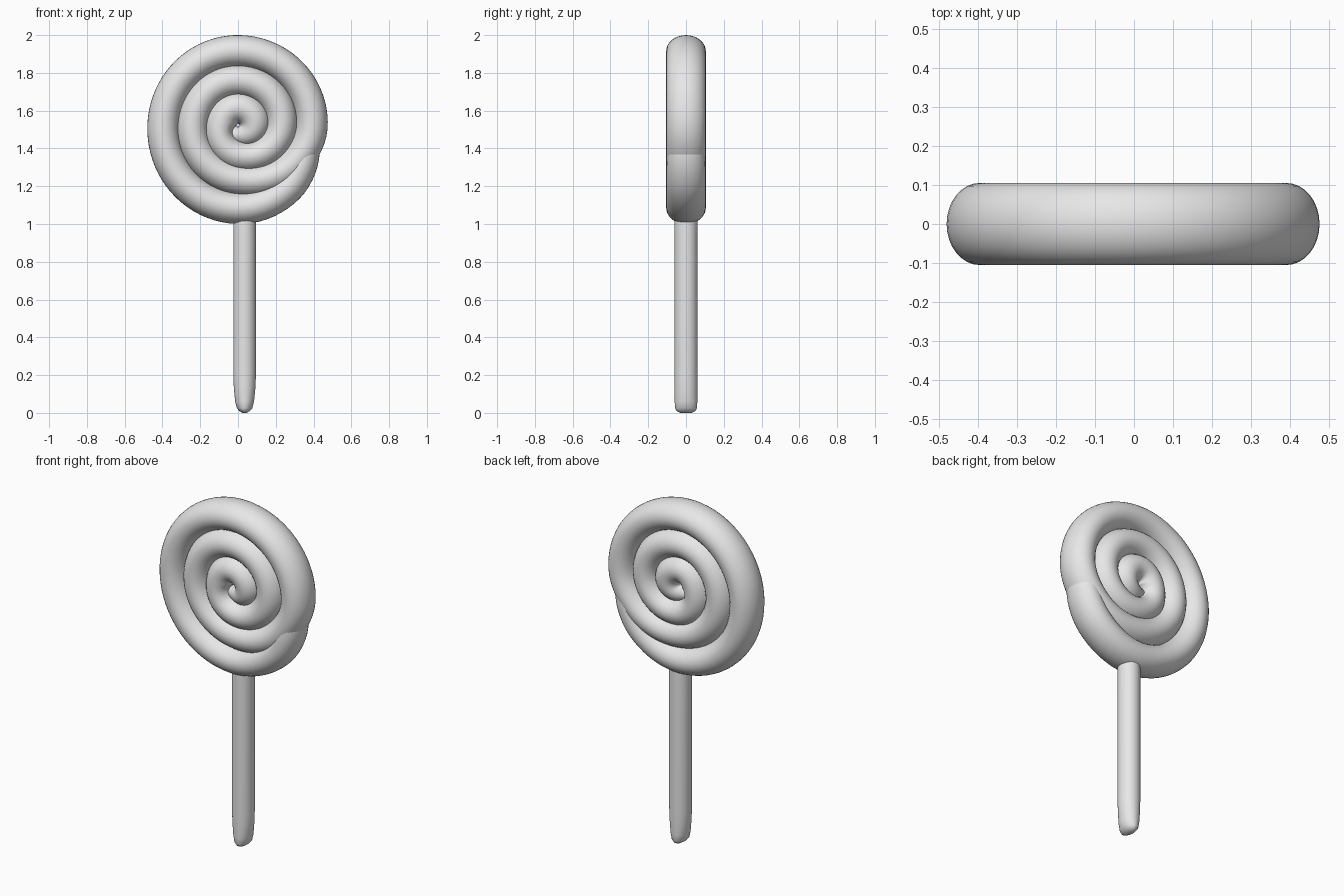
import bpy
import bmesh
from math import sin, cos, radians, pi, sqrt
from mathutils import Vector

cube = bpy.data.objects.get("Cube")
if cube:
    bpy.data.objects.remove(cube, do_unlink=True)

grey = bpy.data.materials.new("plain grey")
grey.use_nodes = True
grey.diffuse_color = (0.8, 0.8, 0.8, 1)
grey.node_tree.nodes["Principled BSDF"].inputs["Base Color"].default_value = grey.diffuse_color


def loft(name, sections, sides):
    """Skin elliptical sections, each given as (centre, half axis u, half axis v)."""
    bm = bmesh.new()
    rings = []
    for c, u, v in sections:
        angles = [2 * pi * i / sides for i in range(sides)]
        rings.append([bm.verts.new(c + u * cos(a) + v * sin(a)) for a in angles])
    for low, high in zip(rings, rings[1:]):
        for i in range(sides):
            j = (i + 1) % sides
            bm.faces.new((low[i], low[j], high[j], high[i]))
    bm.faces.new(rings[0])
    bm.faces.new(rings[-1])
    bmesh.ops.recalc_face_normals(bm, faces=bm.faces)
    mesh = bpy.data.meshes.new(name)
    bm.to_mesh(mesh)
    bm.free()
    mesh.materials.append(grey)
    obj = bpy.data.objects.new(name, mesh)
    bpy.context.collection.objects.link(obj)
    bpy.ops.object.select_all(action="DESELECT")
    obj.select_set(True)
    bpy.context.view_layer.objects.active = obj
    bpy.ops.object.shade_smooth_by_angle(angle=radians(60))
    return obj


# Spiral profile: angle in degrees, outer radius, thickness factor
KEYS = [(-115, 0.09, 0.5), (-90, 0.10, 0.6), (0, 0.17, 0.95), (90, 0.18, 1),
        (180, 0.178, 1), (270, 0.24, 1), (360, 0.315, 1), (450, 0.325, 1),
        (540, 0.325, 1), (630, 0.37, 1), (690, 0.445, 1), (720, 0.475, 1),
        (810, 0.48, 1), (900, 0.48, 1), (990, 0.52, 1), (1030, 0.505, 1),
        (1050, 0.478, 0.97), (1062, 0.455, 0.9)]
HALF_WIDTH, HALF_DEPTH, CENTRE_Z = 0.085, 0.105, 1.52


def slope(i, k):
    a, b = KEYS[max(i - 1, 0)], KEYS[min(i + 1, len(KEYS) - 1)]
    return (b[k] - a[k]) / (b[0] - a[0])


def profile(angle, k):
    """Smooth interpolation through the spiral keys."""
    i = max(n for n in range(len(KEYS) - 1) if KEYS[n][0] <= angle)
    a, b = KEYS[i], KEYS[i + 1]
    h = b[0] - a[0]
    t = (angle - a[0]) / h
    s = t * t * (3 - 2 * t)
    bend = t * (1 - t) ** 2 * slope(i, k) - t * t * (1 - t) * slope(i + 1, k)
    return a[k] + (b[k] - a[k]) * s + h * bend


def section(angle):
    size = min(profile(angle, 2), 1)
    radial = Vector((cos(radians(angle)), 0, sin(radians(angle))))
    centre = radial * (profile(angle, 1) - HALF_WIDTH * size)
    centre.z += CENTRE_Z
    return centre, radial * HALF_WIDTH * size, Vector((0, HALF_DEPTH * size, 0))


def rounded_end(end, length, sign):
    """Shrinking sections that close the candy rope with a dome."""
    c, u, v = end
    along = Vector((-u.z, 0, u.x)).normalized() * sign * length
    return [(c + along * t, u * sqrt(1 - t * t), v * sqrt(1 - t * t))
            for t in (0.3, 0.55, 0.75, 0.9, 0.98)]


# Coiled candy rope
start, stop = KEYS[0][0], KEYS[-1][0]
steps = 260
coil = [section(start + (stop - start) * n / steps) for n in range(steps + 1)]
coil = rounded_end(coil[0], 0.03, -1)[::-1] + coil + rounded_end(coil[-1], 0.03, 1)
loft("candy_spiral", coil, 32)

# Stick with a wedge-shaped bottom: height, half width, half depth
STICK = [(0.0, 0.012, 0.03), (0.01, 0.028, 0.05), (0.025, 0.041, 0.058), (0.06, 0.05, 0.06),
         (0.13, 0.057, 0.061), (0.2, 0.06, 0.061), (1.08, 0.06, 0.061)]
loft("stick", [(Vector((0.035, 0, z)), Vector((w, 0, 0)), Vector((0, d, 0)))
               for z, w, d in STICK], 32)
